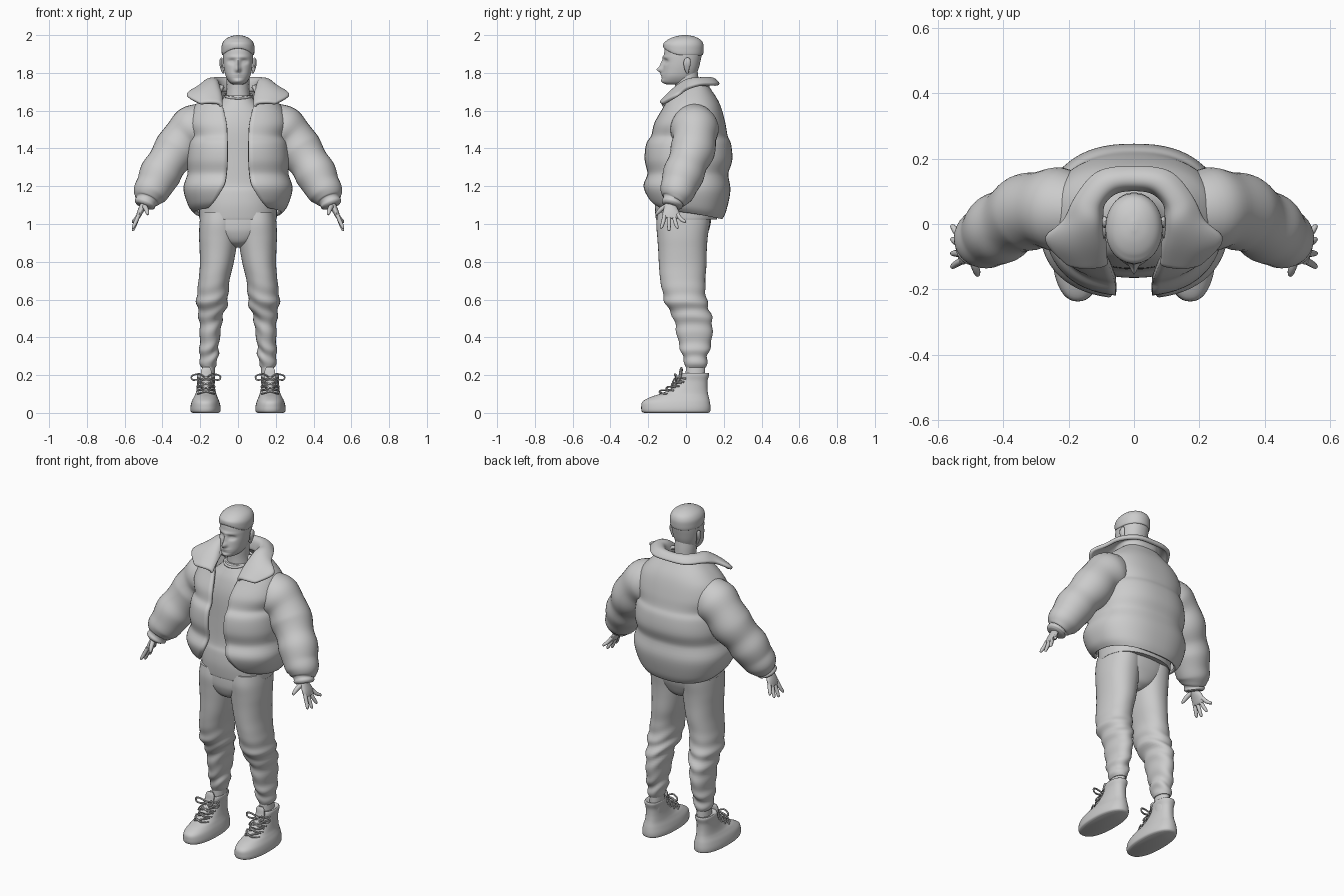
import bpy, bmesh, math
from mathutils import Vector

grey = bpy.data.materials.new("plain_grey")
grey.diffuse_color = (0.6, 0.6, 0.6, 1)
TAU = 2 * math.pi


def spline(rows, k):
    """Smoothly interpolate tuples, k steps between neighbours."""
    out = []
    for i in range(len(rows) - 1):
        a, b, c, d = (rows[max(i - 1, 0)], rows[i], rows[i + 1], rows[min(i + 2, len(rows) - 1)])
        for j in range(k):
            t = j / k
            out.append(tuple(0.5 * (2 * q + (r - p) * t + (2 * p - 5 * q + 4 * r - s) * t * t
                                    + (3 * q - p - 3 * r + s) * t ** 3)
                             for p, q, r, s in zip(a, b, c, d)))
    out.append(tuple(rows[-1]))
    return out


def skin(name, rings, closed=True, solid=0, subsurf=0):
    """Join rings of points into a surface."""
    bm = bmesh.new()
    vs = [[bm.verts.new(p) for p in r] for r in rings]
    n = len(rings[0])
    for a, b in zip(vs, vs[1:]):
        for i in range(n if closed else n - 1):
            j = (i + 1) % n
            bm.faces.new((a[i], a[j], b[j], b[i]))
    if closed:
        bm.faces.new(vs[0])
        bm.faces.new(vs[-1])
    bmesh.ops.recalc_face_normals(bm, faces=bm.faces)
    me = bpy.data.meshes.new(name)
    bm.to_mesh(me)
    bm.free()
    me.materials.append(grey)
    ob = bpy.data.objects.new(name, me)
    bpy.context.collection.objects.link(ob)
    bpy.ops.object.select_all(action='DESELECT')
    ob.select_set(True)
    bpy.context.view_layer.objects.active = ob
    bpy.ops.object.shade_smooth_by_angle(angle=math.radians(55))
    if solid:
        m = ob.modifiers.new("thickness", 'SOLIDIFY')
        m.thickness, m.offset = solid, 0
    if subsurf:
        m = ob.modifiers.new("smooth", 'SUBSURF')
        m.levels = m.render_levels = subsurf
    return ob


def spow(v, p):
    return math.copysign(abs(v) ** p, v)


def loft(name, rows, k=5, n=40, power=2.0, side=1, shape=None):
    """Stack level rings; row = z, front y, back y, half width, centre x."""
    rings = []
    for row in spline(rows, k):
        z, yf, yb, rx = row[:4]
        cx = row[4] if len(row) > 4 else 0
        ring = []
        for i in range(n):
            a = TAU * i / n
            u, v = spow(math.sin(a), 2 / power), -spow(math.cos(a), 2 / power)
            p = Vector((cx + rx * u, (yf + yb) / 2 + (yb - yf) / 2 * v, z))
            if shape:
                p = shape(p, a)
            p.x *= side
            ring.append(p)
        rings.append(ring)
    return skin(name, rings)


def tube(name, rows, k=4, n=10, side=1):
    """Sweep along a path; row = x, y, z, radius, optional second radius."""
    pts = spline(rows, k)
    cs = [Vector(p[:3]) for p in pts]
    rings = []
    for i, p in enumerate(pts):
        t = (cs[min(i + 1, len(cs) - 1)] - cs[max(i - 1, 0)]).normalized()
        ref = Vector((0, 1, 0)) if abs(t.y) < 0.9 else Vector((0, 0, 1))
        u = (ref - t * ref.dot(t)).normalized()
        v = t.cross(u)
        ring = []
        for j in range(n):
            a = TAU * j / n
            q = cs[i] + u * p[3] * math.cos(a) + v * p[-1] * math.sin(a)
            ring.append(Vector((q.x * side, q.y, q.z)))
        rings.append(ring)
    return skin(name, rings)


# Head with sculpted face: (depth, x, z, width, height) of each soft bump
face = [(-.030, 0, 1.817, .013, .016), (-.016, 0, 1.848, .010, .025), (-.009, 0, 1.787, .024, .009),
        (.005, 0, 1.786, .028, .003), (-.008, 0, 1.757, .024, .012), (-.005, 0, 1.884, .05, .008)]
for s in (1, -1):
    face += [(.014, s * .034, 1.860, .018, .012), (-.006, s * .034, 1.859, .010, .006)]


def sculpt(p, a):
    if math.cos(a) > 0:
        p.y += sum(d * math.exp(-((p.x - x) / w) ** 2 - ((p.z - z) / h) ** 2) for d, x, z, w, h in face)
    return p


loft("head", [(1.738, -.10, .01, .025), (1.750, -.122, .035, .045), (1.78, -.126, .05, .064),
              (1.82, -.122, .066, .074), (1.86, -.118, .076, .079), (1.90, -.116, .084, .080),
              (1.94, -.108, .086, .078), (1.975, -.08, .06, .055), (1.985, -.03, .01, .01)],
     k=8, n=72, power=2.2, shape=sculpt)


def hairline(p, a):
    p.z += .035 * max(0, math.cos(a)) ** 2 * max(0, (1.97 - p.z) / .075)
    return p


loft("hair", [(1.893, -.112, .084, .079), (1.898, -.118, .090, .085), (1.92, -.121, .093, .087),
              (1.95, -.117, .092, .085), (1.975, -.098, .078, .070), (1.992, -.06, .045, .042),
              (2.0, -.02, .008, .008)], n=48, power=2.1, shape=hairline)
loft("neck", [(1.60, -.065, .08, .08), (1.66, -.06, .075, .066), (1.71, -.058, .07, .06),
              (1.77, -.06, .066, .06), (1.82, -.05, .06, .055)])
for s in (1, -1):
    tube("ear", [(.078, .008, 1.798, .006, .005), (.084, .005, 1.82, .013, .008),
                 (.090, .006, 1.85, .019, .009), (.089, .008, 1.872, .015, .007),
                 (.085, .008, 1.88, .005, .004)], side=s)

# Shirt and its neckband
loft("shirt", [(1.025, -.155, .16, .20), (1.03, -.16, .165, .205), (1.10, -.165, .175, .205),
               (1.17, -.158, .17, .20), (1.22, -.145, .17, .20), (1.35, -.14, .17, .19),
               (1.5, -.135, .16, .19), (1.59, -.115, .14, .15), (1.645, -.09, .10, .095),
               (1.68, -.068, .08, .07)], power=2.3, n=56)
tube("neckband", [(.074 * math.sin(a), .005 - .085 * math.cos(a), 1.68 - .014 * math.cos(a), .007)
                  for a in [TAU * i / 24 for i in range(25)]], k=1, n=8)

# Quilted jacket body, open at the front: z, front, back, half width, half opening
jacket = [(1.10, -.165, .185, .225, .155), (1.13, -.195, .205, .255, .12), (1.20, -.22, .226, .280, .075),
          (1.265, -.198, .215, .258, .060), (1.34, -.212, .236, .264, .055), (1.42, -.205, .23, .255, .055),
          (1.465, -.178, .212, .240, .056), (1.53, -.162, .20, .255, .06), (1.60, -.125, .182, .235, .075),
          (1.65, -.10, .162, .195, .09), (1.70, -.06, .13, .14, .09), (1.73, -.03, .11, .10, .075)]
rings = []
for z, yf, yb, rx, o in spline(jacket, 5):
    e = 2.4
    a0 = math.asin((o / rx) ** (e / 2))
    ring = []
    for i in range(65):
        a = a0 + (TAU - 2 * a0) * i / 64
        drop = .035 * (1 - math.cos(a)) * max(0, (1.25 - z) / .15)
        ring.append(Vector((rx * spow(math.sin(a), 2 / e),
                            (yf + yb) / 2 - (yb - yf) / 2 * spow(math.cos(a), 2 / e), z - drop)))
    rings.append(ring)
skin("jacket_body", rings, closed=False, solid=.018)

# Wide turned-down collar: base, crest, middle and outer edge from front to back
half = [(.09, -.125, 1.62, .10, -.13, 1.635, .15, -.135, 1.64, .20, -.125, 1.635),
        (.09, -.07, 1.67, .115, -.06, 1.71, .19, -.07, 1.70, .275, -.045, 1.68),
        (.10, .0, 1.70, .115, .0, 1.75, .16, .01, 1.755, .215, .01, 1.715),
        (.10, .06, 1.70, .11, .06, 1.76, .15, .07, 1.762, .178, .08, 1.735),
        (.06, .10, 1.70, .065, .11, 1.76, .09, .135, 1.765, .11, .158, 1.735),
        (0, .11, 1.70, 0, .12, 1.757, 0, .148, 1.762, 0, .172, 1.735)]
other = [tuple(-v if i % 3 == 0 else v for i, v in enumerate(r)) for r in half[-2::-1]]
skin("collar", [[Vector(p) for p in spline([r[i:i + 3] for i in (0, 3, 6, 9)], 3)]
                for r in spline(half + other, 4)], closed=False, solid=.022, subsurf=1)


# Trouser folds around knee and ankle
def folds(p, a):
    z = p.z
    w = .006 * math.exp(-((z - .54) / .10) ** 2) + .006 * math.exp(-((z - .31) / .06) ** 2)
    f = w * math.sin(z * 75 + 2.2 * math.sin(a) + math.cos(2 * a))
    p.x += f * math.sin(a)
    p.y -= f * math.cos(a)
    return p


loft("trouser_seat", [(.875, -.07, .05, .02), (.90, -.125, .09, .09), (.95, -.15, .115, .17),
                      (1.0, -.155, .13, .198), (1.08, -.15, .14, .195)], power=2.3)
for s in (1, -1):
    loft("trouser_leg", [(1.06, -.15, .13, .095, .102), (1.0, -.157, .125, .102, .102),
                         (.93, -.152, .115, .102, .104), (.86, -.147, .11, .096, .107),
                         (.78, -.143, .108, .088, .114), (.70, -.136, .102, .082, .127),
                         (.62, -.12, .105, .083, .135), (.57, -.105, .117, .080, .138),
                         (.50, -.065, .136, .062, .144), (.42, -.05, .14, .055, .148),
                         (.35, -.032, .128, .050, .152), (.30, -.02, .115, .050, .156),
                         (.26, -.006, .11, .045, .156), (.24, .0, .105, .036, .156)],
         side=s, power=2.2, shape=folds, k=6)
    loft("sock", [(.14, -.005, .10, .036, .16), (.2, -.002, .102, .036, .158),
                  (.28, .0, .10, .032, .155)], side=s)
    # Puffed sleeve with seams, then cuff
    tube("sleeve", [(.15, .04, 1.55, .10), (.23, .045, 1.505, .128), (.285, .045, 1.455, .115),
                    (.33, .035, 1.39, .119), (.375, .01, 1.325, .105), (.412, -.013, 1.265, .110),
                    (.442, -.035, 1.205, .098), (.468, -.05, 1.163, .090), (.482, -.062, 1.132, .070),
                    (.487, -.068, 1.120, .056), (.494, -.074, 1.105, .057), (.498, -.077, 1.095, .045)],
         k=5, n=32, side=s)
    # Hand
    tube("palm", [(.49, -.08, 1.12, .028, .020), (.505, -.082, 1.09, .034, .018),
                  (.52, -.08, 1.06, .044, .015), (.53, -.077, 1.035, .042, .011),
                  (.533, -.077, 1.028, .03, .006)], n=16, side=s)
    for y, ty, tz in ((-.112, -.13, .975), (-.09, -.09, .963), (-.066, -.047, .975), (-.044, -.008, 1.005)):
        tube("finger", [(.525, y, 1.05, .011), (.542, (y + ty) / 2, (1.045 + tz) / 2, .0105),
                        (.555, ty, tz + .008, .008), (.556, ty, tz, .003)], side=s)
    tube("thumb", [(.50, -.09, 1.10, .014), (.488, -.125, 1.083, .013),
                   (.48, -.15, 1.06, .010), (.478, -.158, 1.048, .004)], side=s)
    # High-top shoe with tongue
    loft("shoe", [(.0, -.222, .118, .068, .172), (.008, -.234, .128, .079, .172),
                  (.03, -.237, .130, .080, .172), (.06, -.230, .126, .073, .172),
                  (.085, -.185, .120, .062, .171), (.105, -.125, .116, .054, .170),
                  (.135, -.072, .113, .048, .170), (.17, -.036, .114, .045, .170),
                  (.20, -.026, .122, .049, .169), (.212, -.018, .118, .045, .168),
                  (.205, .0, .104, .036, .165)], side=s, power=2.3, n=48)
    tube("shoe_tongue", [(.17, -.08, .13, .012, .028), (.17, -.036, .18, .010, .030),
                         (.168, -.026, .225, .009, .028), (.168, -.024, .242, .004, .018)], side=s)
    # Laces, bow loops and loose ends
    for y, z in ((-.135, .107), (-.100, .125), (-.070, .147), (-.046, .170)):
        for d in (1, -1):
            tube("lace", [(.17 - d * .044, y + .035, z - .006, .005), (.17 - d * .022, y - .004, z, .005),
                          (.17 + d * .022, y + .006, z + .013, .005), (.17 + d * .044, y + .045, z + .012, .005)],
                 n=6, side=s)
    for d in (1, -1):
        tube("bow_loop", [(.17, -.052, .188, .005), (.17 + d * .04, -.06, .205, .005),
                          (.17 + d * .075, -.05, .195, .005), (.17 + d * .07, -.052, .175, .005),
                          (.17 + d * .035, -.062, .178, .005), (.17, -.055, .186, .005)], n=6, side=s)
        tube("lace_end", [(.17, -.053, .186, .004), (.17 + d * .03, -.07, .165, .004),
                          (.17 + d * .05, -.066, .135, .004)], n=6, side=s)
